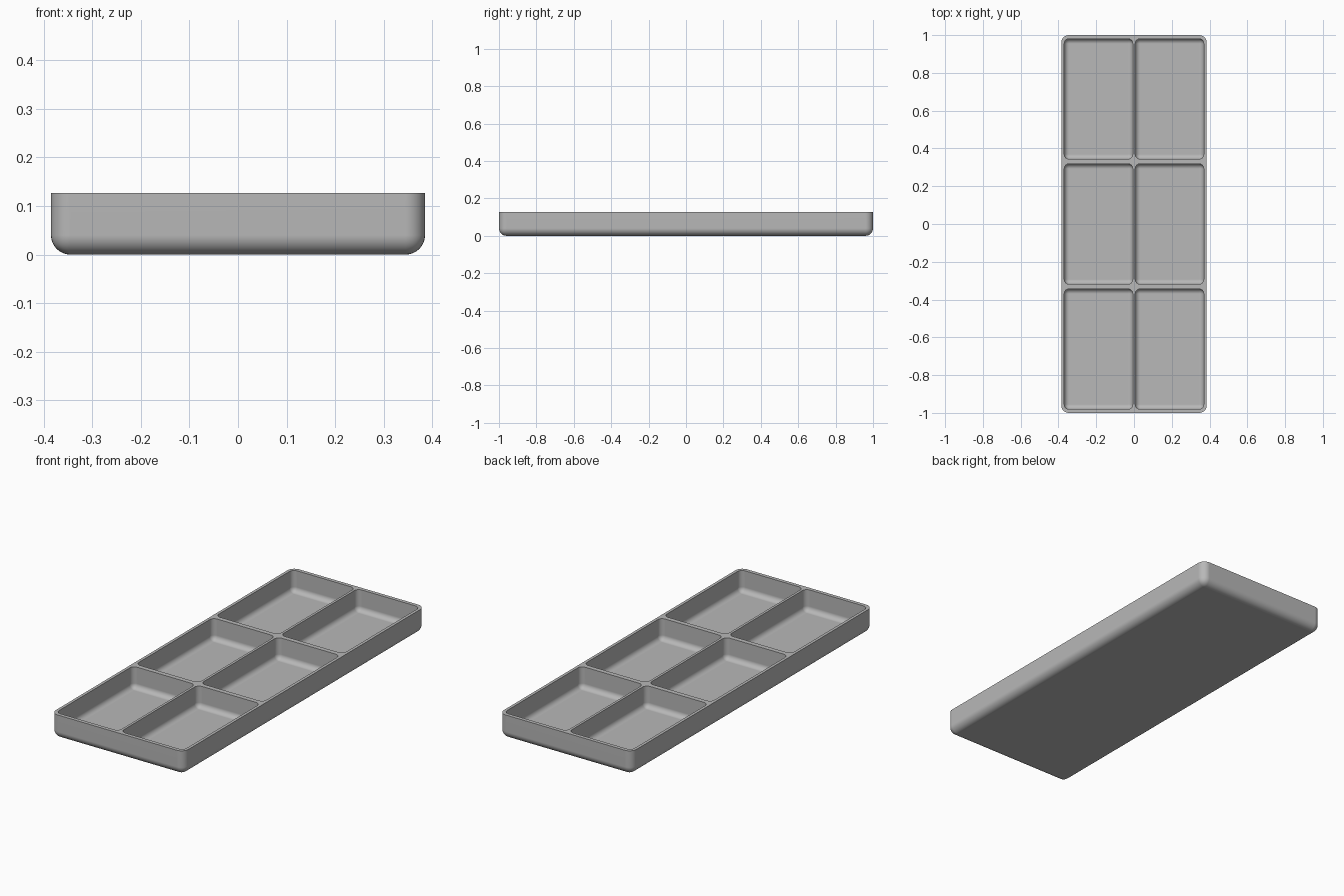
import bpy
import bmesh
from mathutils import Matrix, Vector

WIDTH, LENGTH, HEIGHT = 0.77, 2.0, 0.127
FLOOR = 0.015
CELL_X, CELL_Y = 0.363, 0.637
PITCH_X, PITCH_Y = 0.376, 0.662

cube = bpy.data.objects.get("Cube")
if cube:
    bpy.data.objects.remove(cube, do_unlink=True)

grey = bpy.data.materials.new("grey plastic")
grey.use_nodes = True
colour = (0.48, 0.48, 0.48, 1)
grey.diffuse_color = colour
grey.node_tree.nodes["Principled BSDF"].inputs["Base Color"].default_value = colour


def add_block(bm, x, y, size, bottom, top, radius):
    """Box with rounded uprights and bottom edges, sharp flat top."""
    height = top - bottom
    matrix = Matrix.Translation((x, y, bottom + height / 2)) @ Matrix.Diagonal((*size, height, 1))
    verts = bmesh.ops.create_cube(bm, size=1, matrix=matrix)["verts"]
    edges = {e for v in verts for e in v.link_edges}
    rounded = [e for e in edges if min(v.co.z for v in e.verts) < top - height / 2]
    bmesh.ops.bevel(bm, geom=rounded, offset=radius, offset_type='OFFSET',
                    segments=8, profile=0.5, affect='EDGES', clamp_overlap=True)


def make_object(name, bm):
    bmesh.ops.recalc_face_normals(bm, faces=bm.faces[:])
    mesh = bpy.data.meshes.new(name)
    bm.to_mesh(mesh)
    bm.free()
    mesh.materials.append(grey)
    obj = bpy.data.objects.new(name, mesh)
    bpy.context.collection.objects.link(obj)
    return obj


# Outer shell
bm = bmesh.new()
add_block(bm, 0, 0, (WIDTH, LENGTH), 0, HEIGHT, 0.04)
tray = make_object("tray", bm)

# Six compartments, two across and three along
bm = bmesh.new()
for column in (-0.5, 0.5):
    for row in (-1, 0, 1):
        add_block(bm, column * PITCH_X, row * PITCH_Y, (CELL_X, CELL_Y),
                  FLOOR, HEIGHT + 0.05, 0.026)
cutter = make_object("compartment_cutter", bm)
cutter.hide_render = True

# Hollow out the shell and drop the cutter
cut = tray.modifiers.new("compartments", 'BOOLEAN')
cut.operation = 'DIFFERENCE'
cut.solver = 'EXACT'
cut.object = cutter
bpy.ops.object.select_all(action='DESELECT')
bpy.context.view_layer.objects.active = tray
tray.select_set(True)
bpy.ops.object.modifier_apply(modifier=cut.name)
bpy.data.objects.remove(cutter, do_unlink=True)

# Smooth fillets with a crisp rim
bpy.ops.object.shade_smooth_by_angle(angle=0.6)
normals = tray.modifiers.new("flat_panels", 'WEIGHTED_NORMAL')
normals.keep_sharp = True
